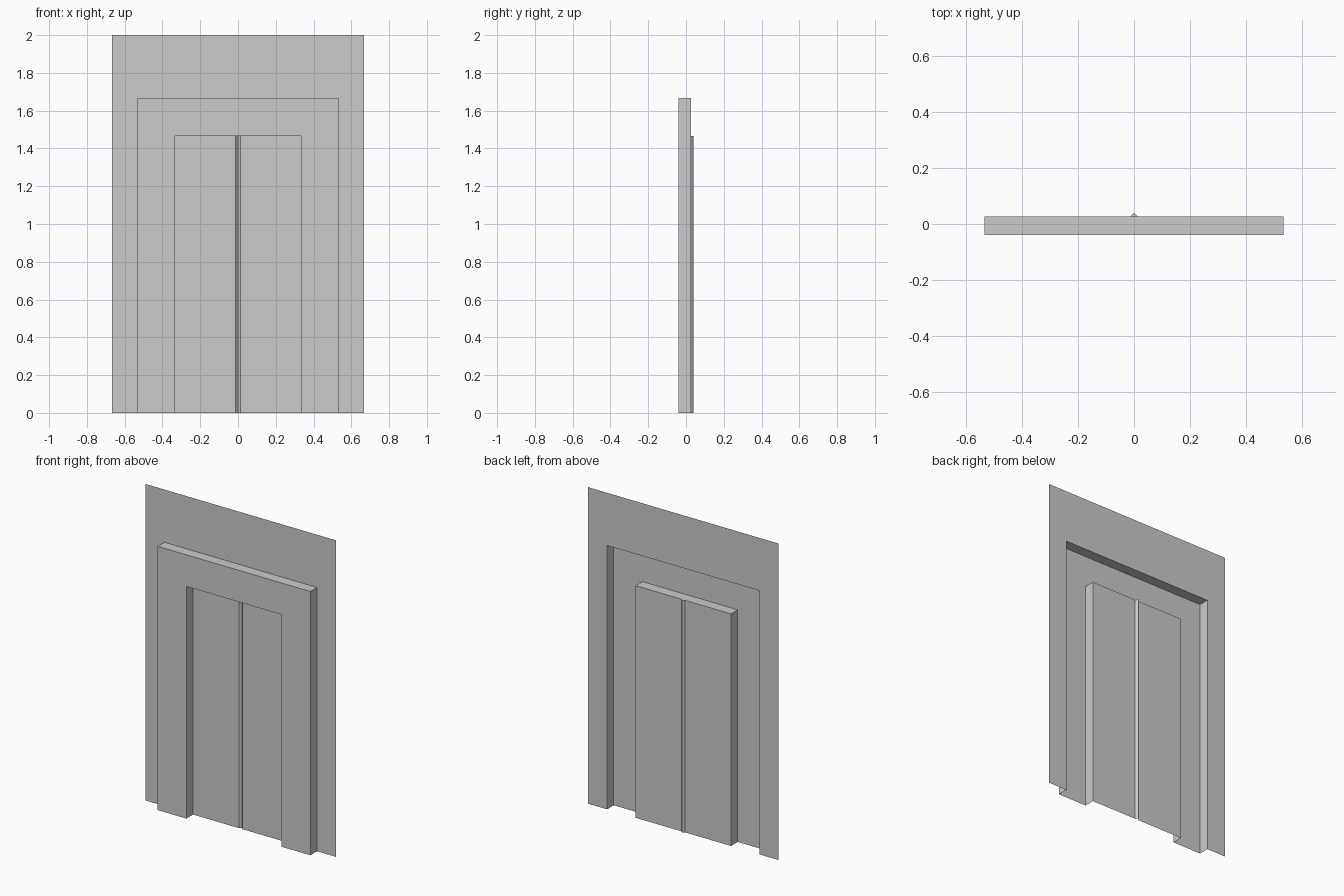
import bpy, bmesh

if "Cube" in bpy.data.objects:
    bpy.data.objects.remove(bpy.data.objects["Cube"])

FRONT, BACK, TIP = -0.04, 0.0267, 0.04      # frame face, wall/door plane, seam depth
WALL, FRAME, DOOR = (0.6667, 2.0), (0.5333, 1.6667), (0.3333, 1.4667)  # half width, height
SEAM = 0.0133


def arch(size):
    w, h = size
    return [(-w, 0), (-w, h), (w, h), (w, 0)]


def make(name, polygons):
    bm = bmesh.new()
    for poly in polygons:
        bm.faces.new([bm.verts.new(p) for p in poly])
    bmesh.ops.remove_doubles(bm, verts=bm.verts[:], dist=1e-5)
    mesh = bpy.data.meshes.new(name)
    bm.to_mesh(mesh)
    bm.free()
    obj = bpy.data.objects.new(name, mesh)
    bpy.context.collection.objects.link(obj)
    return obj


def surround(outer, inner, y):
    """Flat arch-shaped sheet facing -y, as three quads."""
    o, i = arch(outer), arch(inner)
    return [[(x, y, z) for x, z in (o[k], i[k], i[k + 1], o[k + 1])] for k in range(3)]


def sides(size, y0, y1):
    """Left, top and right strips joining two depths."""
    p = arch(size)
    return [[(a[0], y0, a[1]), (b[0], y0, b[1]), (b[0], y1, b[1]), (a[0], y1, a[1])]
            for a, b in zip(p, p[1:])]


# Flat wall with the opening for the frame
make("wall", surround(WALL, FRAME, BACK))

# Raised frame, hollow behind
make("door_frame", sides(FRAME, FRONT, BACK) + surround(FRAME, DOOR, FRONT))

# Recess lining around the doors
make("door_recess", sides(DOOR, BACK, FRONT))

# Two sliding doors with the V-shaped seam between them
w, h = DOOR
plan = [(-w, BACK), (-SEAM, BACK), (0, TIP), (SEAM, BACK), (w, BACK)]
panels = [[(a[0], a[1], 0), (b[0], b[1], 0), (b[0], b[1], h), (a[0], a[1], h)]
          for a, b in zip(plan, plan[1:])]
seam_top = [(x, y, h) for x, y in plan[1:4]]
make("sliding_doors", panels + [seam_top])
